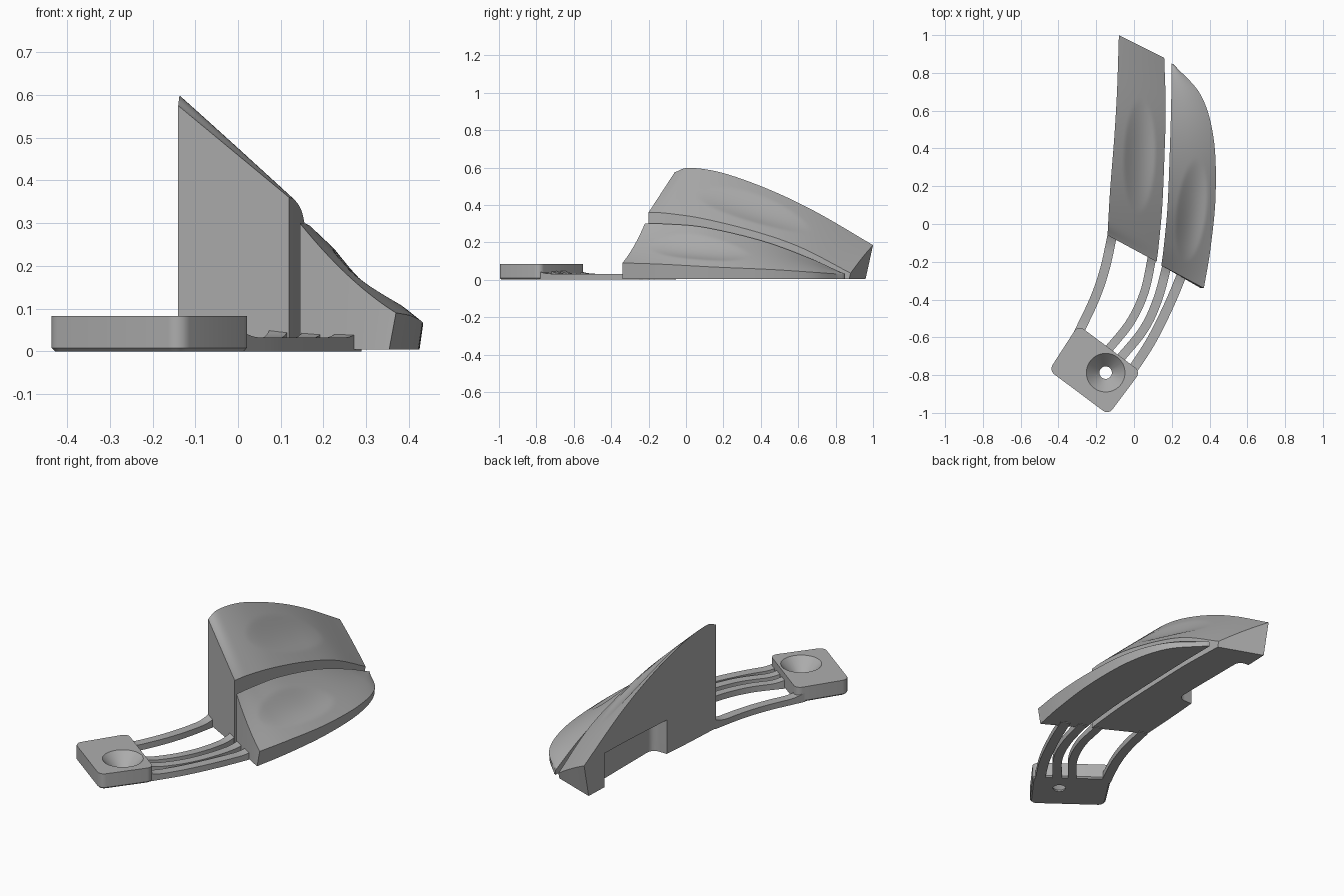
import bpy, bmesh, math
from mathutils import Vector, Matrix

cube = bpy.data.objects.get("Cube")
if cube:
    bpy.data.objects.remove(cube, do_unlink=True)

grey = bpy.data.materials.new("plain grey")
grey.use_nodes = True
COLOUR = (0.42, 0.42, 0.42, 1)
grey.diffuse_color = COLOUR
grey.node_tree.nodes["Principled BSDF"].inputs["Base Color"].default_value = COLOUR


def finish(name, bm):
    bmesh.ops.recalc_face_normals(bm, faces=bm.faces)
    mesh = bpy.data.meshes.new(name)
    bm.to_mesh(mesh)
    bm.free()
    obj = bpy.data.objects.new(name, mesh)
    bpy.context.collection.objects.link(obj)
    mesh.materials.append(grey)
    return obj


def smooth(obj, angle=32):
    bpy.ops.object.select_all(action='DESELECT')
    obj.select_set(True)
    bpy.context.view_layer.objects.active = obj
    bpy.ops.object.shade_smooth_by_angle(angle=math.radians(angle))


def subtract(obj, cutter):
    # apply a boolean cut, then drop the cutter
    cutter.hide_render = True
    mod = obj.modifiers.new("cut", 'BOOLEAN')
    mod.operation, mod.object, mod.solver = 'DIFFERENCE', cutter, 'EXACT'
    deps = bpy.context.evaluated_depsgraph_get()
    mesh = bpy.data.meshes.new_from_object(obj.evaluated_get(deps))
    obj.modifiers.clear()
    obj.data = mesh
    bpy.data.objects.remove(cutter, do_unlink=True)


def spline(points, t):
    # smooth curve through the points, t from 0 to 1
    p = [Vector(q) for q in points]
    s = t * (len(p) - 1)
    i = min(int(s), len(p) - 2)
    f = s - i
    a = p[i - 1] if i else 2 * p[0] - p[1]
    d = p[i + 2] if i + 2 < len(p) else 2 * p[-1] - p[-2]
    b, c = p[i], p[i + 1]
    return 0.5 * (2 * b + (c - a) * f + (2 * a - 5 * b + 4 * c - d) * f ** 2
                  + (3 * b - a - 3 * c + d) * f ** 3)


def paddle(name, left, right, sag, dent, undercut, nu=28, nv=72):
    # solid wedge: sculpted top between two edge curves, flat base
    centre, radii, tilt, depth = dent
    bm = bmesh.new()
    top, base = [], []
    for j in range(nv + 1):
        v = j / nv
        l, r = spline(left, v), spline(right, v)
        rows = [], []
        for i in range(nu + 1):
            u = i / nu
            p = l.lerp(r, u)
            p.z += sag(u, v)
            q = Matrix.Rotation(tilt, 2) @ (p.xy - Vector(centre))
            reach = 1 - (q.x / radii[0]) ** 2 - (q.y / radii[1]) ** 2
            p.z -= depth * max(0, reach) ** 1.3
            dx, dy = undercut(u, v)
            rows[0].append(bm.verts.new(p))
            rows[1].append(bm.verts.new((p.x + dx, p.y + dy, 0.004)))
        top.append(rows[0])
        base.append(rows[1])
    for g in (top, base):
        for j in range(nv):
            for i in range(nu):
                bm.faces.new((g[j][i], g[j][i + 1], g[j + 1][i + 1], g[j + 1][i]))
    for j in range(nv):
        for i in (0, nu):
            bm.faces.new((top[j][i], top[j + 1][i], base[j + 1][i], base[j][i]))
    for i in range(nu):
        for j in (0, nv):
            bm.faces.new((top[j][i], top[j][i + 1], base[j][i + 1], base[j][i]))
    return finish(name, bm)


# tall inner button
inner = paddle(
    "inner_button",
    [(-.14, -.06, .575), (-.136, .02, .598), (-.125, .2, .57),
     (-.105, .45, .48), (-.09, .7, .36), (-.08, 1, .185)],
    [(.12, -.2, .36), (.132, -.1, .355), (.15, .1, .325),
     (.162, .38, .255), (.168, .62, .17), (.16, .88, .035)],
    lambda u, v: .02 * u * (1 - u) * v,
    ((.03, .36), (.085, .3), .03, .02),
    lambda u, v: (0, -.04 * (1 - u * .8) * v ** 6))

# shallow recess low on the inner wall
bm = bmesh.new()
bmesh.ops.create_cube(bm, size=1, matrix=Matrix.Translation((-.13, .58, .07))
                      @ Matrix.Diagonal((.21, .5, .24, 1)))
bmesh.ops.bevel(bm, geom=[e for e in bm.edges
                          if abs(e.verts[0].co.z - e.verts[1].co.z) > .1],
                offset=.04, segments=5, affect='EDGES', profile=.5)
subtract(inner, finish("recess_cutter", bm))
smooth(inner)

# low outer button with a rounded flank
outer = paddle(
    "outer_button",
    [(.145, -.22, .3), (.16, -.1, .298), (.178, .1, .28),
     (.19, .4, .21), (.197, .65, .12), (.198, .85, .03)],
    [(.37, -.34, .09), (.405, -.13, .083), (.432, .15, .068),
     (.422, .45, .055), (.355, .68, .04), (.21, .845, .028)],
    lambda u, v: (-.07 * (1 - v) ** 2 + .04 * v * u) * u * (1 - u),
    ((.305, .07), (.08, .27), .12, .02),
    lambda u, v: (-.016 * u * (1 - v), 0))
smooth(outer)

# mounting block with rounded corners
bm = bmesh.new()
corners = [(-.45, -.775), (-.135, -1.01), (.035, -.782), (-.295, -.535)]
low = bm.faces.new([bm.verts.new((x, y, 0)) for x, y in corners])
ext = bmesh.ops.extrude_face_region(bm, geom=[low])
for v in ext["geom"]:
    if isinstance(v, bmesh.types.BMVert):
        v.co.z = .083
bmesh.ops.bevel(bm, geom=[e for e in bm.edges
                          if abs(e.verts[0].co.z - e.verts[1].co.z) > .05],
                offset=.035, segments=6, affect='EDGES', profile=.5)
bmesh.ops.recalc_face_normals(bm, faces=bm.faces)
bmesh.ops.bevel(bm, geom=[e for e in bm.edges
                          if max(v.co.z for v in e.verts) < .001],
                offset=.008, segments=1, affect='EDGES')
block = finish("mounting_block", bm)

# countersunk screw hole: cone, then straight bore
for name, r1, r2, z0, z1 in (("sink_cutter", .033, .106, .008, .087),
                             ("bore_cutter", .033, .033, -.05, .05)):
    bm = bmesh.new()
    bmesh.ops.create_cone(bm, cap_ends=True, segments=48, radius1=r1, radius2=r2,
                          depth=z1 - z0,
                          matrix=Matrix.Translation((-.15, -.787, (z0 + z1) / 2)))
    subtract(block, finish(name, bm))
smooth(block)


def arm(name, path, width, steps=32):
    # flat curved strip, thickening slightly where it meets other parts
    bm = bmesh.new()
    rings = []
    for k in range(steps + 1):
        t = k / steps
        p = Vector((*spline(path, t), 0))
        d = Vector((*(spline(path, min(1, t + .01)) - spline(path, max(0, t - .01))), 0))
        side = Vector((-d.y, d.x, 0)).normalized() * width / 2
        edge = max(0, 1 - min(t, 1 - t) / .16)
        up = Vector((0, 0, .032 + .02 * edge ** 2))
        rings.append([bm.verts.new(c) for c in
                      (p - side, p + side, p + side + up, p - side + up)])
    for a, b in zip(rings, rings[1:]):
        for i in range(4):
            bm.faces.new((a[i], a[(i + 1) % 4], b[(i + 1) % 4], b[i]))
    bm.faces.new(rings[0])
    bm.faces.new(rings[-1])
    smooth(finish(name, bm))


# flexible arms from the block to the buttons
arm("inner_arm", [(-.3, -.59), (-.21, -.4), (-.155, -.24), (-.115, -.06)], .05)
arm("middle_arm", [(-.14, -.67), (-.02, -.52), (.055, -.36), (.097, -.17)], .045)
arm("slit_arm", [(-.08, -.72), (.05, -.56), (.125, -.4), (.18, -.2)], .048)
arm("outer_arm", [(-.02, -.79), (.09, -.62), (.185, -.43), (.265, -.24)], .052)
